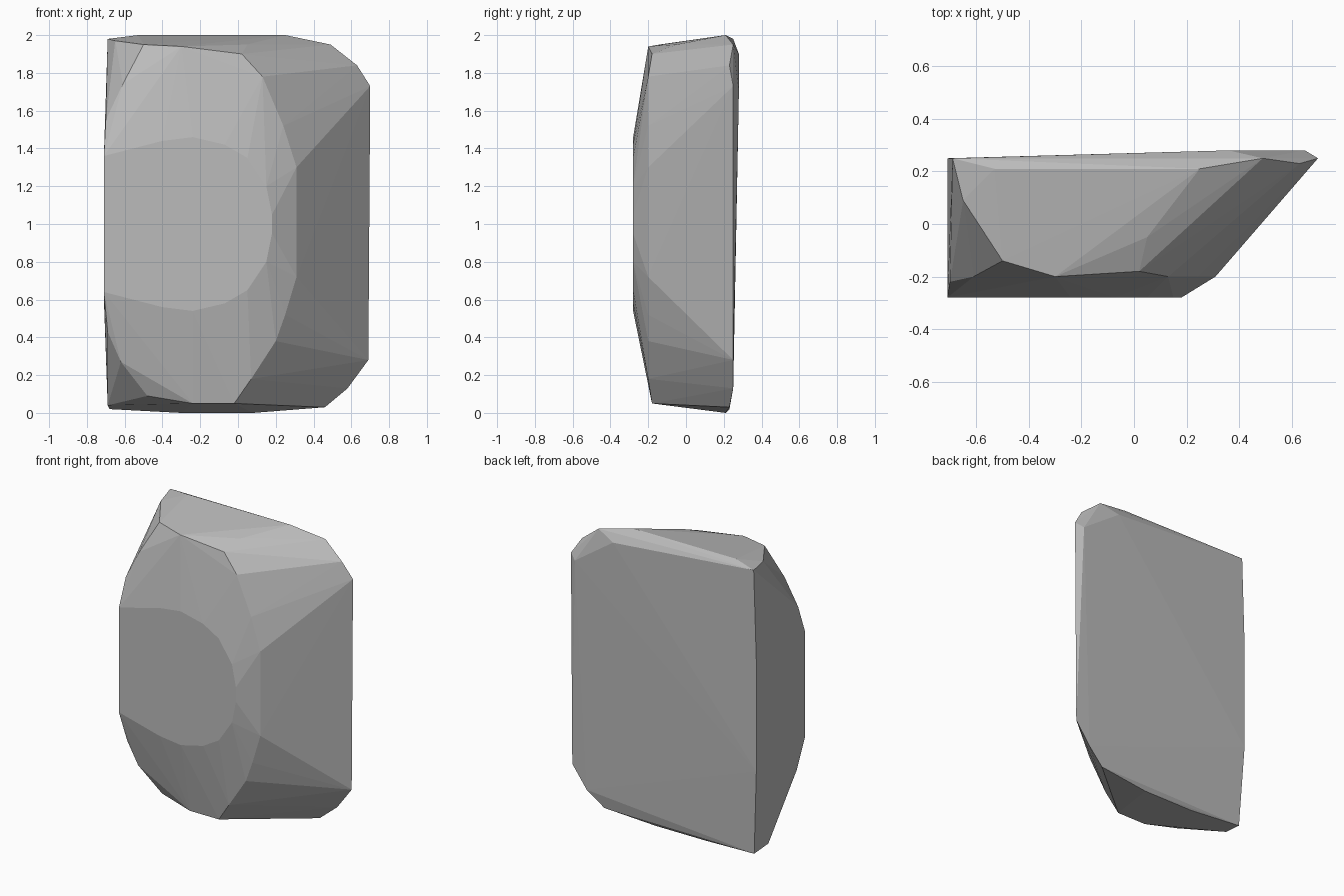
import bpy
import bmesh

default_cube = bpy.data.objects.get("Cube")
if default_cube:
    bpy.data.objects.remove(default_cube, do_unlink=True)


def make_material(name, color):
    material = bpy.data.materials.new(name)
    material.use_nodes = True
    material.diffuse_color = color
    shader = next(n for n in material.node_tree.nodes if n.type == "BSDF_PRINCIPLED")
    shader.inputs["Base Color"].default_value = color
    return material


def ring(depth, outline):
    """Place an (x, z) outline on the plane y = depth."""
    return [(x, depth, z) for x, z in outline]


def mirrored(outline, middle):
    """Repeat an outline below a horizontal middle line."""
    return outline + [(x, middle + middle - z) for x, z in outline]


def hull_object(name, points, material):
    """Wrap the outlines in one convex, flat-faced stone."""
    bm = bmesh.new()
    for point in points:
        bm.verts.new(point)
    result = bmesh.ops.convex_hull(bm, input=bm.verts[:])
    unused = {g for key in ("geom_interior", "geom_unused") for g in result[key]
              if isinstance(g, bmesh.types.BMVert)}
    bmesh.ops.delete(bm, geom=list(unused), context="VERTS")
    bmesh.ops.recalc_face_normals(bm, faces=bm.faces[:])
    mesh = bpy.data.meshes.new(name)
    bm.to_mesh(mesh)
    bm.free()
    mesh.materials.append(material)
    stone = bpy.data.objects.new(name, mesh)
    bpy.context.collection.objects.link(stone)
    return stone


# Flat rounded front face
front = ring(-.28, mirrored([
    (-.71, 1.36), (-.4, 1.44), (-.24, 1.46), (-.07, 1.42),
    (.05, 1.35), (.15, 1.2), (.18, 1.05)], 1))

# Outer rim of the front bevel
rim = ring(-.2, [
    (.31, 1.3), (.24, 1.52), (.13, 1.78), (-.3, 1.94),
    (-.61, 1.74), (-.62, .27), (.07, .18),
    (.2, .38), (.25, .52), (.31, .72)])
rim += ring(-.18, [(.02, 1.9), (-.02, .05), (-.24, .05)])
rim += ring(-.22, [(-.7, 1.55), (-.69, .43)])
rim += ring(-.14, [(-.5, 1.95), (-.48, .09)])

# Shoulders on the straight side
shoulders = ring(.09, [(-.65, 1.97), (-.69, .04)])
shoulders += ring(-.05, [(.05, 1.95)])

# Broad back slab with clipped corners
back = ring(.25, [
    (-.71, 1.36), (-.71, .6), (-.69, 1.98), (.49, 1.95),
    (.7, 1.73), (.69, .28), (.58, .13)])
back += ring(.23, [(.63, 1.84), (.46, .03), (-.68, .02)])
back += ring(.21, [(-.53, 2), (.25, 2), (.08, 0), (-.3, 0)])
back += ring(.28, [(.65, 1.7), (.36, 1.9)])

stone_gray = make_material("stone gray", (.5, .5, .5, 1))
hull_object("stone_block", front + rim + shoulders + back, stone_gray)
